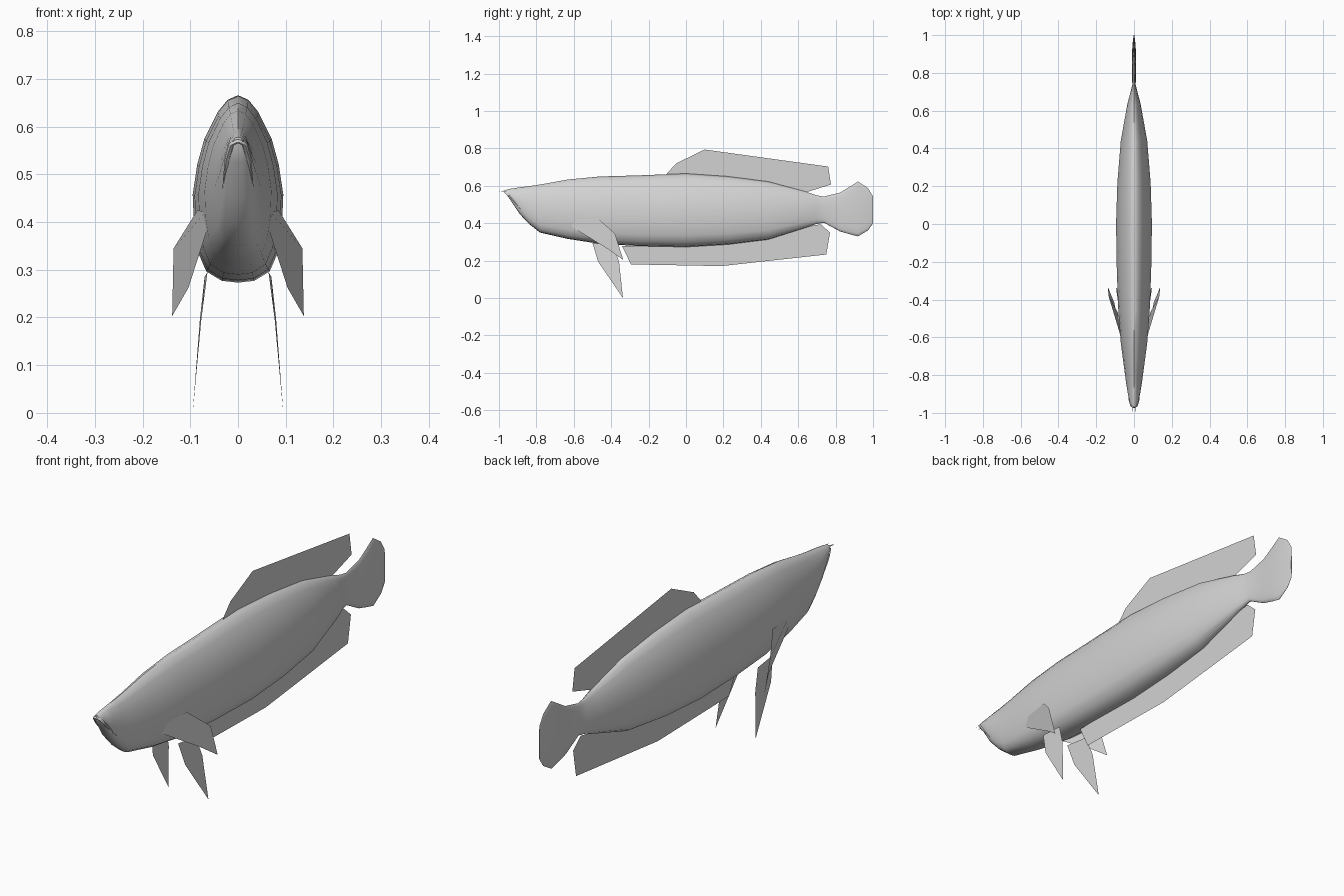
import bpy, bmesh, math

if "Cube" in bpy.data.objects:
    bpy.data.objects.remove(bpy.data.objects["Cube"])

grey = bpy.data.materials.new("plain_grey")
grey.diffuse_color = (0.65, 0.65, 0.65, 1)
grey.use_nodes = True
grey.node_tree.nodes["Principled BSDF"].inputs["Base Color"].default_value = grey.diffuse_color


def make_object(name, verts, faces, smooth=False):
    mesh = bpy.data.meshes.new(name)
    mesh.from_pydata(verts, [], faces)
    bm = bmesh.new()
    bm.from_mesh(mesh)
    bmesh.ops.recalc_face_normals(bm, faces=bm.faces)
    bm.to_mesh(mesh)
    bm.free()
    mesh.materials.append(grey)
    obj = bpy.data.objects.new(name, mesh)
    bpy.context.collection.objects.link(obj)
    if smooth:
        bpy.ops.object.select_all(action='DESELECT')
        obj.select_set(True)
        bpy.context.view_layer.objects.active = obj
        bpy.ops.object.shade_smooth_by_angle(angle=math.radians(50))
    return obj


# Half cross-section: (share of half width, share of height), crest to belly
half = [(0, 1), (.23, .975), (.45, .91), (.74, .77), (.9, .63), (1, .47),
        (.97, .3), (.88, .16), (.7, .06), (.36, .01), (0, 0)]
ring = half + [(-x, z) for x, z in reversed(half[1:-1])]

# Stations along the fish: y, half width, bottom, top
stations = [
    (-.965, .012, .562, .578), (-.94, .024, .525, .584), (-.89, .034, .45, .592),
    (-.84, .042, .397, .598), (-.78, .05, .35, .607), (-.63, .07, .316, .634),
    (-.46, .083, .29, .65), (-.25, .091, .278, .656), (0, .095, .273, .666),
    (.22, .088, .286, .651), (.44, .070, .313, .623), (.636, .035, .375, .57),
    (.70, .018, .397, .549), (.738, .009, .403, .543), (.824, .011, .356, .564),
    (.88, .011, .34, .598), (.92, .010, .33, .623), (.973, .006, .362, .588),
    (1.0, .0015, .40, .543)]

# Body and tail as one lofted skin
n = len(ring)
verts = [(x * w, y, b + z * (t - b)) for y, w, b, t in stations for x, z in ring]
faces = [(i * n + j, i * n + (j + 1) % n, (i + 1) * n + (j + 1) % n, (i + 1) * n + j)
         for i in range(len(stations) - 1) for j in range(n)]
faces += [tuple(range(n)), tuple((len(stations) - 1) * n + j for j in range(n))]
make_object("body_and_tail", verts, faces, smooth=True)

# Flat centre fins, outlined in the y-z plane
centre_fins = {
    "dorsal_fin": [(-.107, .66), (-.053, .72), (.10, .794), (.76, .703), (.775, .607),
                   (.64, .565), (.44, .615), (.22, .645), (0, .658)],
    "anal_fin": [(-.342, .278), (-.294, .18), (.19, .171), (.75, .233), (.77, .35),
                 (.72, .395), (.636, .38), (.44, .32), (.22, .293), (0, .28)]}
for name, outline in centre_fins.items():
    make_object(name, [(0, y, z) for y, z in outline], [tuple(range(len(outline)))])

# Paired side fins, mirrored
side_fins = {
    "pectoral_fin": [(.066, -.61, .38), (.069, -.60, .42), (.085, -.47, .425),
                     (.135, -.38, .345), (.138, -.335, .203), (.104, -.417, .262)],
    "pelvic_fin": [(.064, -.50, .295), (.077, -.47, .195), (.095, -.337, 0),
                   (.080, -.358, .195), (.070, -.39, .285)]}
for name, outline in side_fins.items():
    for side, s in (("left", -1), ("right", 1)):
        make_object(side + "_" + name, [(s * x, y, z) for x, y, z in outline],
                    [tuple(range(len(outline)))])


def tube(name, path, radii, sides=6):
    # Thin tapered strand around a path running mostly along y and z
    vs, fs = [], []
    for (x, y, z), r in zip(path, radii):
        for k in range(sides):
            a = 2 * math.pi * k / sides
            vs.append((x + r * math.cos(a), y + r * .7 * math.sin(a), z + r * .7 * math.sin(a)))
    for i in range(len(path) - 1):
        for k in range(sides):
            m = (k + 1) % sides
            fs.append((i * sides + k, i * sides + m, (i + 1) * sides + m, (i + 1) * sides + k))
    fs += [tuple(range(sides)), tuple((len(path) - 1) * sides + k for k in range(sides))]
    return make_object(name, vs, fs, smooth=True)


# Lips around the sloping mouth, and two short barbels on the snout
for side, s in (("left", -1), ("right", 1)):
    tube(side + "_lip",
         [(0, -.972, .57), (s * .013, -.963, .564), (s * .022, -.935, .532), (s * .031, -.877, .466)],
         [.005, .006, .006, .002])
    make_object(side + "_barbel",
                [(s * .006, -.96, .578), (s * .012, -.96, .572), (s * .010, -1.0, .568)],
                [(0, 1, 2)])
